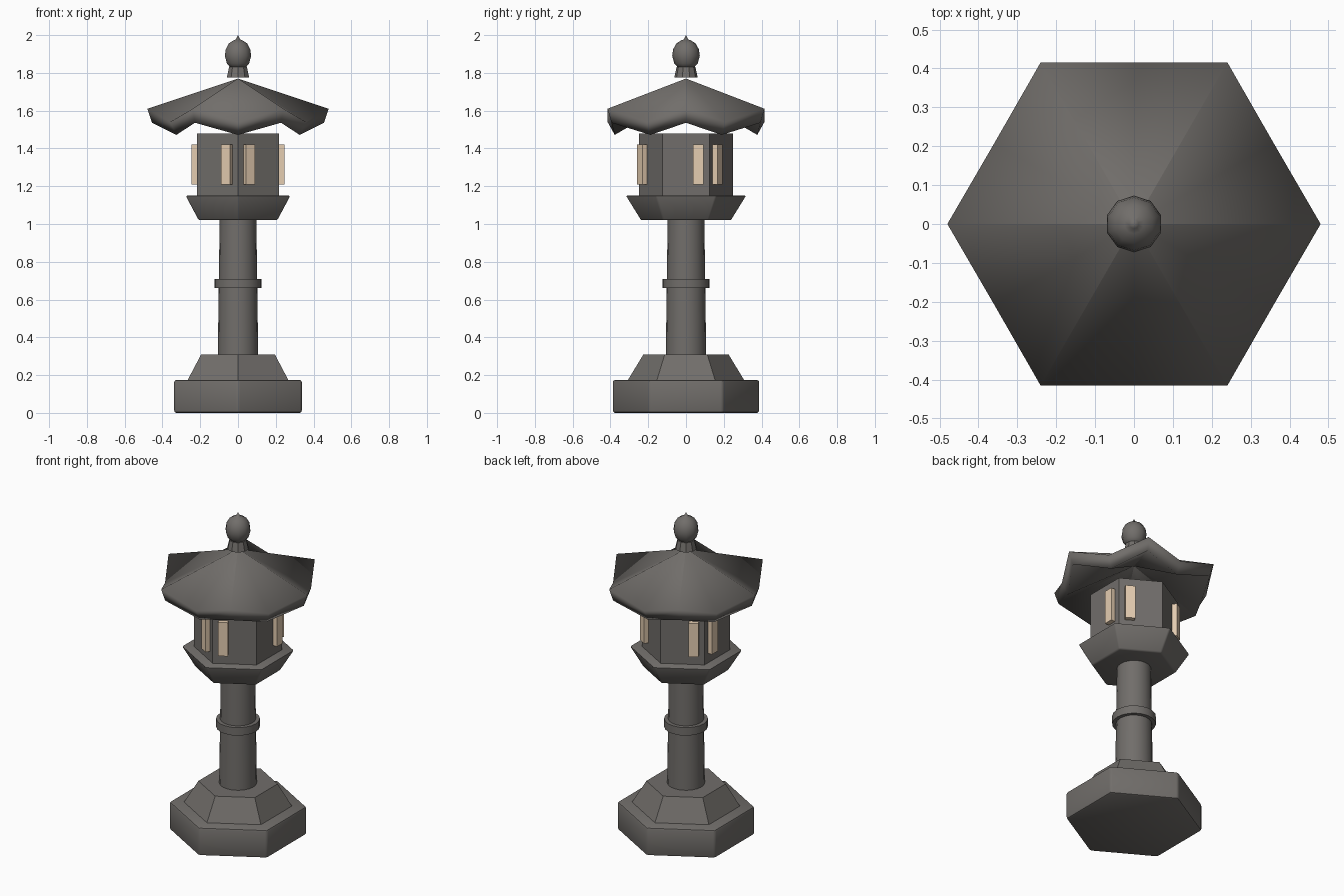
import bpy, bmesh, math
from mathutils import Matrix

if "Cube" in bpy.data.objects:
    bpy.data.objects.remove(bpy.data.objects["Cube"])


def material(name, rgb):
    m = bpy.data.materials.new(name)
    m.diffuse_color = (*rgb, 1)
    m.use_nodes = True
    m.node_tree.nodes["Principled BSDF"].inputs["Base Color"].default_value = m.diffuse_color
    return m


STONE = material("grey stone", (0.165, 0.155, 0.145))
PAPER = material("warm paper", (0.78, 0.61, 0.44))


def finish(name, bm, mat, angle=35, bevel=0):
    bmesh.ops.remove_doubles(bm, verts=bm.verts, dist=1e-5)
    bmesh.ops.recalc_face_normals(bm, faces=bm.faces)
    if bevel:
        bmesh.ops.bevel(bm, geom=bm.edges[:], offset=bevel, segments=2,
                        profile=0.5, affect='EDGES')
    me = bpy.data.meshes.new(name)
    bm.to_mesh(me)
    bm.free()
    me.materials.append(mat)
    ob = bpy.data.objects.new(name, me)
    bpy.context.collection.objects.link(ob)
    bpy.ops.object.select_all(action='DESELECT')
    ob.select_set(True)
    bpy.context.view_layer.objects.active = ob
    bpy.ops.object.shade_smooth_by_angle(angle=math.radians(angle))
    return ob


def lathe(name, profile, sides, bevel=0, angle=35):
    """Turn (radius, z) points round z; one corner always points at -y."""
    bm = bmesh.new()
    rings = []
    for r, z in profile:
        if r == 0:
            rings.append([bm.verts.new((0, 0, z))] * sides)
            continue
        rings.append([bm.verts.new((r * math.cos(a), r * math.sin(a), z))
                      for a in (math.tau * i / sides - math.pi / 2 for i in range(sides))])
    for lo, hi in zip(rings, rings[1:]):
        for i in range(sides):
            j = (i + 1) % sides
            loop = list(dict.fromkeys((lo[i], lo[j], hi[j], hi[i])))
            bm.faces.new(loop)
    for ring in (rings[0], rings[-1]):
        if ring[0] is not ring[1]:
            bm.faces.new(ring)
    return finish(name, bm, STONE, angle, bevel)


# Base and shaft
lathe("base_slab", [(0.39, 0), (0.39, 0.175)], 6, bevel=0.012)
lathe("base_step", [(0.31, 0.17), (0.225, 0.31)], 6)
lathe("column", [(0.107, 0.30), (0.097, 1.03)], 20)
lathe("column_ring", [(0.124, 0.66), (0.124, 0.71)], 20)

# Light chamber on its flared platform
lathe("platform", [(0.24, 1.02), (0.32, 1.15)], 6, bevel=0.008)
lathe("light_chamber", [(0.25, 1.14), (0.25, 1.48)], 6)

# Windows: one per chamber face, paired round every second corner
for i in range(6):
    bm = bmesh.new()
    side = -0.064 if i % 2 else 0.064
    bmesh.ops.create_cube(bm, size=1, matrix=Matrix.Rotation(math.radians(60 * i), 4, 'Z')
                          @ Matrix.Translation((0.225, side, 1.315))
                          @ Matrix.Diagonal((0.04, 0.056, 0.21, 1)))
    finish(f"window_{i + 1}", bm, PAPER)

# Roof: upturned corners, sagging edge middles, thick shell
bm = bmesh.new()
apex = bm.verts.new((0, 0, 1.77))
rim = []
for i in range(12):
    a = math.radians(30 * i)
    r, z = (0.415, 1.54) if i % 2 else (0.48, 1.61)
    rim.append(bm.verts.new((r * math.cos(a), r * math.sin(a), z)))
for i in range(12):
    bm.faces.new((apex, rim[i], rim[(i + 1) % 12]))
roof = finish("roof", bm, STONE, 40)
shell = roof.modifiers.new("thickness", 'SOLIDIFY')
shell.thickness = 0.078
shell.offset = -1
roof.modifiers.move(len(roof.modifiers) - 1, 0)

# Finial
lathe("finial_neck", [(0.062, 1.775), (0.05, 1.83)], 10)
lathe("finial_ball", [(0, 1.82), (0.04, 1.825), (0.062, 1.85), (0.073, 1.89), (0.068, 1.925),
                      (0.05, 1.957), (0.025, 1.972), (0.012, 1.977), (0, 2.0)], 10, angle=50)
